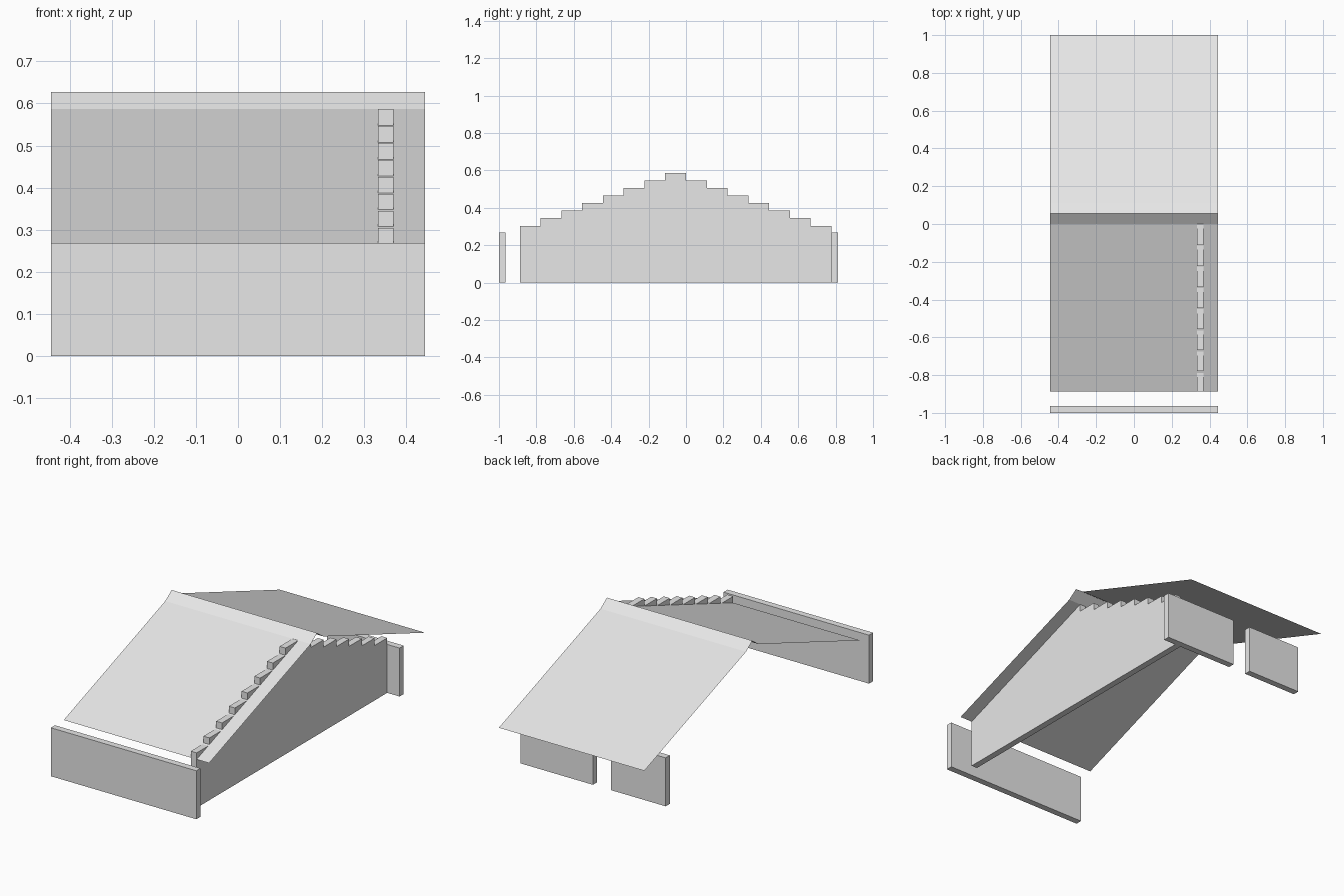
import bpy
import bmesh

cube = bpy.data.objects.get("Cube")
if cube:
    bpy.data.objects.remove(cube, do_unlink=True)

plaster = bpy.data.materials.new("light_grey")
plaster.use_nodes = True
grey = (0.8, 0.8, 0.8, 1)
plaster.diffuse_color = grey
plaster.node_tree.nodes["Principled BSDF"].inputs["Base Color"].default_value = grey

HALF = 0.445      # half width of the building
UNIT = 0.111      # masonry module
THICK = 0.036     # wall thickness
EAVE = 0.268
RIDGE = 0.587


def sweep_x(name, profile, x0, x1, solid=True):
    """Sweep a (y, z) profile along x as a solid wall or an open sheet."""
    bm = bmesh.new()
    a = [bm.verts.new((x0, y, z)) for y, z in profile]
    b = [bm.verts.new((x1, y, z)) for y, z in profile]
    n = len(profile)
    for i in range(n if solid else n - 1):
        j = (i + 1) % n
        bm.faces.new((a[i], b[i], b[j], a[j]))
    if solid:
        bm.faces.new(a)
        bm.faces.new(b[::-1])
        bmesh.ops.recalc_face_normals(bm, faces=bm.faces)
    mesh = bpy.data.meshes.new(name)
    bm.to_mesh(mesh)
    bm.free()
    mesh.materials.append(plaster)
    obj = bpy.data.objects.new(name, mesh)
    bpy.context.collection.objects.link(obj)
    return obj


def low_wall(name, x0, x1, y):
    sweep_x(name, [(y, 0), (y + THICK, 0), (y + THICK, EAVE), (y, EAVE)], x0, x1)


# Low front wall, and back wall split by a doorway
low_wall("front_wall", -HALF, HALF, -1.0)
low_wall("back_wall_left", 0.0, HALF, 0.777)
low_wall("back_wall_right", -HALF, -UNIT, 0.777)

# Stepped gable wall: eight steps up, seven down
start = -8 * UNIT
steps = [(start, 0)]
for i in range(15):
    top = 0.304 + 0.0404 * (7 - abs(7 - i))
    steps += [(start + i * UNIT, top), (start + (i + 1) * UNIT, top)]
steps.append((start + 15 * UNIT, 0))
sweep_x("stepped_gable_wall", steps, 3 * UNIT, 3 * UNIT + THICK)

# Thin roof sheet with a raised ridge cap
roof = [(start, EAVE), (0, RIDGE), (UNIT / 2, 0.627), (UNIT, RIDGE), (1.0, EAVE)]
sweep_x("roof_sheet", roof, -HALF, HALF, solid=False)
